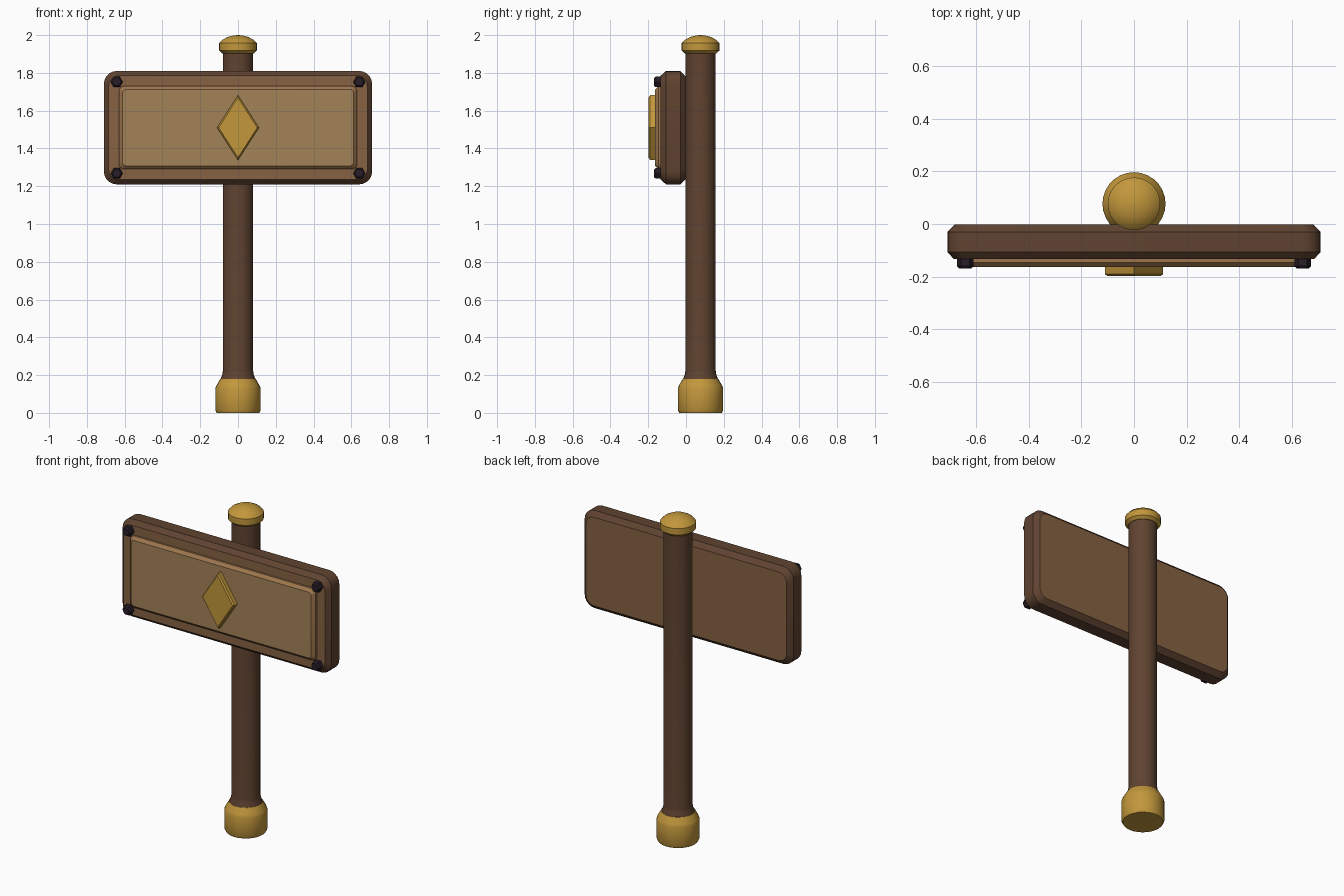
import bpy, bmesh, math

if "Cube" in bpy.data.objects:
    bpy.data.objects.remove(bpy.data.objects["Cube"], do_unlink=True)


def material(name, rgb):
    m = bpy.data.materials.new(name)
    m.use_nodes = True
    m.diffuse_color = (*rgb, 1)
    m.node_tree.nodes["Principled BSDF"].inputs["Base Color"].default_value = (*rgb, 1)
    return m


DARK_WOOD = material("dark wood", (0.115, 0.056, 0.03))
WOOD = material("brown wood", (0.24, 0.122, 0.055))
TAN = material("tan panel", (0.37, 0.225, 0.098))
CARAMEL = material("caramel trim", (0.34, 0.18, 0.075))
GOLD = material("gold", (0.54, 0.31, 0.045))
IRON = material("dark iron", (0.02, 0.013, 0.021))

POST_Y = 0.077
SIGN_Z = 1.51


def loft(name, rings, mats, paint=None, smooth=35):
    """Skin a stack of equal-length rings and cap both ends."""
    bm = bmesh.new()
    loops = [[bm.verts.new(p) for p in ring] for ring in rings]
    n = len(loops[0])
    for a, b in zip(loops, loops[1:]):
        for i in range(n):
            j = (i + 1) % n
            bm.faces.new((a[i], a[j], b[j], b[i]))
    bm.faces.new(loops[0])
    bm.faces.new(loops[-1])
    bmesh.ops.recalc_face_normals(bm, faces=bm.faces)
    if paint:
        for f in bm.faces:
            f.material_index = paint(f.normal)
    mesh = bpy.data.meshes.new(name)
    bm.to_mesh(mesh)
    bm.free()
    for m in mats:
        mesh.materials.append(m)
    obj = bpy.data.objects.new(name, mesh)
    bpy.context.collection.objects.link(obj)
    if smooth:
        bpy.ops.object.select_all(action="DESELECT")
        obj.select_set(True)
        bpy.context.view_layer.objects.active = obj
        bpy.ops.object.shade_smooth_by_angle(angle=math.radians(smooth))
    return obj


def lathe(name, profile, mat, sides=28):
    """Turn a (radius, z) profile about the post axis."""
    turns = [2 * math.pi * i / sides for i in range(sides)]
    rings = [[(r * math.cos(t), POST_Y + r * math.sin(t), z) for t in turns]
             for r, z in profile]
    return loft(name, rings, [mat])


def rounded_ring(half_w, half_h, radius, y, steps=5):
    pts = []
    for q, (sx, sz) in enumerate(((1, 1), (-1, 1), (-1, -1), (1, -1))):
        for k in range(steps + 1):
            a = math.pi / 2 * (q + k / steps)
            pts.append((sx * (half_w - radius) + radius * math.cos(a), y,
                        SIGN_Z + sz * (half_h - radius) + radius * math.sin(a)))
    return pts


def slab(name, half_w, half_h, radius, layers, mats):
    """Rounded plate from (inset, y) layers; flat faces take the second colour."""
    rings = [rounded_ring(half_w - i, half_h - i, radius - i * 0.5, y) for i, y in layers]
    return loft(name, rings, mats, lambda n: int(abs(n.y) > 0.95), smooth=25)


# Post with gold foot and domed cap
lathe("post", [(0.094, 0.17), (0.092, 0.18), (0.084, 0.2), (0.08, 0.225), (0.08, 1.92)], DARK_WOOD)
lathe("post_foot", [(0.113, 0), (0.12, 0.015), (0.12, 0.13), (0.115, 0.143), (0.094, 0.18)], GOLD)
lathe("post_cap", [(0.083, 1.903), (0.1, 1.918), (0.1, 1.957), (0.083, 1.975),
                   (0.055, 1.99), (0.028, 1.997), (0.006, 2.0)], GOLD)

# Board and raised panel
slab("sign_board", 0.71, 0.3, 0.068,
     [(0.028, -0.002), (0, -0.03), (0, -0.106), (0.025, -0.134)], [DARK_WOOD, WOOD])
slab("sign_panel", 0.63, 0.22, 0.028,
     [(0, -0.13), (0, -0.146), (0.008, -0.154), (0.018, -0.164)], [CARAMEL, TAN])

# Diamond emblem
diamond = [(1, 0), (0, 1), (-1, 0), (0, -1)]
loft("diamond_emblem",
     [[(x * 0.111 * s, y, SIGN_Z + z * 0.172 * s) for x, z in diamond]
      for s, y in ((1, -0.16), (1, -0.19), (0.92, -0.198))], [GOLD], smooth=0)

# Hexagonal corner bolts
for side, sx in (("left", 1), ("right", -1)):
    for level, sz in (("upper", 1), ("lower", -1)):
        hexagon = [math.pi / 3 * i for i in range(6)]
        loft(f"{level}_{side}_bolt",
             [[(sx * 0.642 + r * math.cos(a), y, SIGN_Z + sz * 0.242 + r * math.sin(a))
               for a in hexagon]
              for r, y in ((0.032, -0.13), (0.032, -0.16), (0.023, -0.17))], [IRON], smooth=0)
